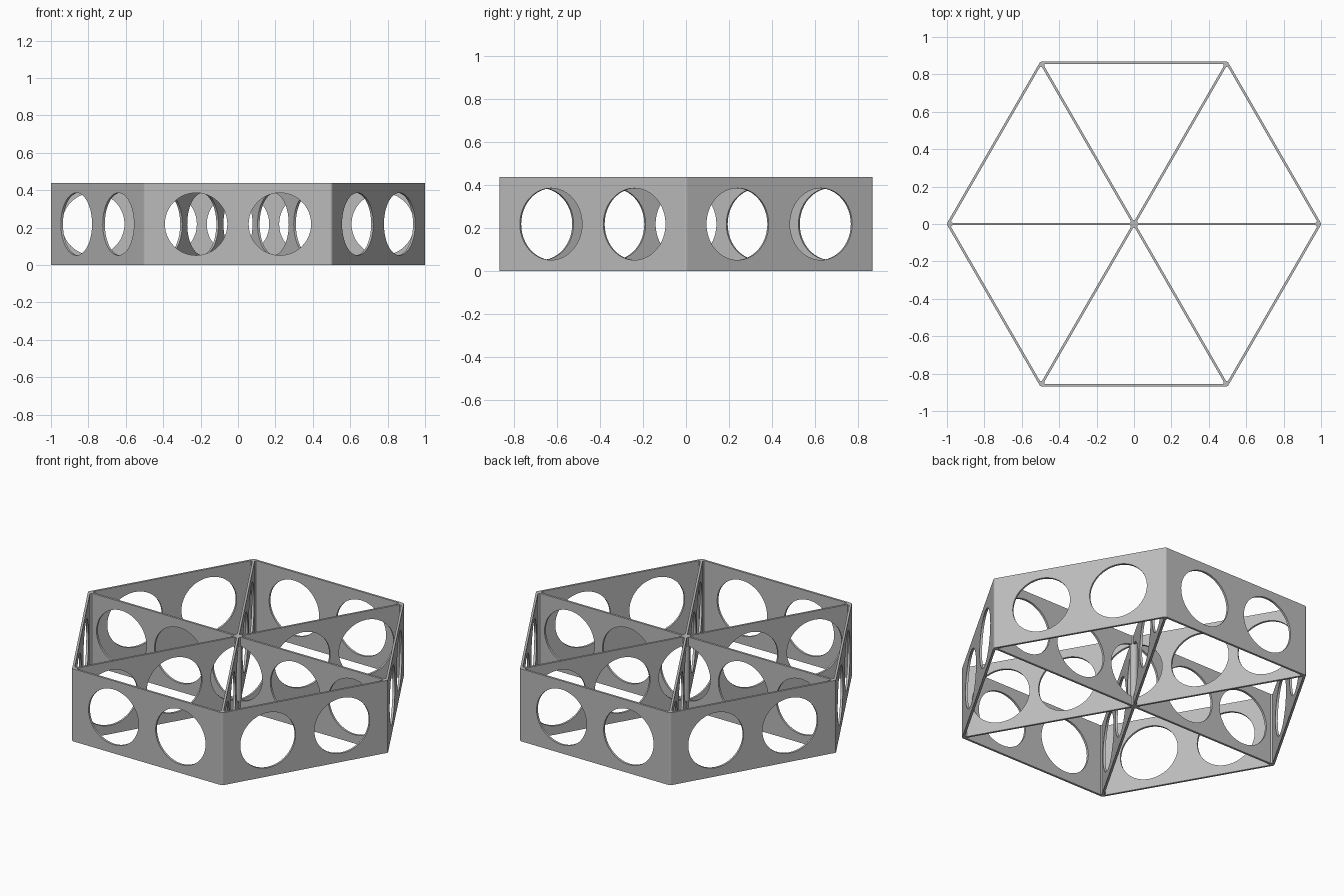
import bpy
import math
from mathutils import Matrix

if "Cube" in bpy.data.objects:
    bpy.data.objects.remove(bpy.data.objects["Cube"])

HEIGHT = 0.438
HOLE_R = 0.167
THICK = 0.013
POST_R = 0.015
RING_R = 1.0 - POST_R          # distance of the corner posts from the centre

grey = bpy.data.materials.new("mid_grey")
grey.diffuse_color = (0.5, 0.5, 0.5, 1)
grey.use_nodes = True
grey.node_tree.nodes["Principled BSDF"].inputs["Base Color"].default_value = grey.diffuse_color


def add_loop(curve, points):
    spline = curve.splines.new('POLY')
    spline.points.add(len(points) - 1)
    for p, (x, y) in zip(spline.points, points):
        p.co = (x, y, 0, 1)
    spline.use_cyclic_u = True


def smooth(obj):
    bpy.ops.object.select_all(action='DESELECT')
    obj.select_set(True)
    bpy.context.view_layer.objects.active = obj
    bpy.ops.object.shade_smooth_by_angle(angle=math.radians(30))


def panel(name, length, hole_centres, angle, offset):
    """Upright plate with round holes, pushed out by offset and turned about z."""
    curve = bpy.data.curves.new(name, 'CURVE')
    curve.dimensions = '2D'
    curve.fill_mode = 'BOTH'
    curve.extrude = THICK / 2
    h = length / 2
    add_loop(curve, [(-h, 0), (h, 0), (h, HEIGHT), (-h, HEIGHT)])
    for c in hole_centres:
        add_loop(curve, [(c + HOLE_R * math.cos(math.tau * i / 48),
                          HEIGHT / 2 + HOLE_R * math.sin(math.tau * i / 48))
                         for i in range(48)])
    outline = bpy.data.objects.new(name + "_outline", curve)
    bpy.context.collection.objects.link(outline)
    graph = bpy.context.evaluated_depsgraph_get()
    mesh = bpy.data.meshes.new_from_object(outline.evaluated_get(graph))
    bpy.data.objects.remove(outline)
    mesh.transform(Matrix.Rotation(angle, 4, 'Z')
                   @ Matrix.Translation((0, -offset, 0))
                   @ Matrix.Rotation(math.pi / 2, 4, 'X'))
    mesh.materials.clear()
    mesh.materials.append(grey)
    obj = bpy.data.objects.new(name, mesh)
    bpy.context.collection.objects.link(obj)
    smooth(obj)


def post(name, radius, x, y):
    bpy.ops.mesh.primitive_cylinder_add(vertices=24, radius=radius, depth=HEIGHT,
                                        location=(x, y, HEIGHT / 2))
    obj = bpy.context.object
    obj.name = name
    obj.data.materials.append(grey)
    smooth(obj)


# outer ring: six plates flush with the outside of six corner posts
apothem = RING_R * math.cos(math.pi / 6) + POST_R - THICK / 2
for i in range(6):
    a = i * math.pi / 3
    panel(f"outer_panel_{i + 1}", RING_R, (-0.224, 0.224), a, apothem)
    post(f"corner_post_{i + 1}", POST_R, RING_R * math.cos(a), RING_R * math.sin(a))

# three dividers crossing at the centre post
for i in range(3):
    panel(f"divider_{i + 1}", 2 * RING_R, [0.387 * k for k in range(-2, 3)],
          i * math.pi / 3, 0)
post("centre_post", 0.022, 0, 0)
